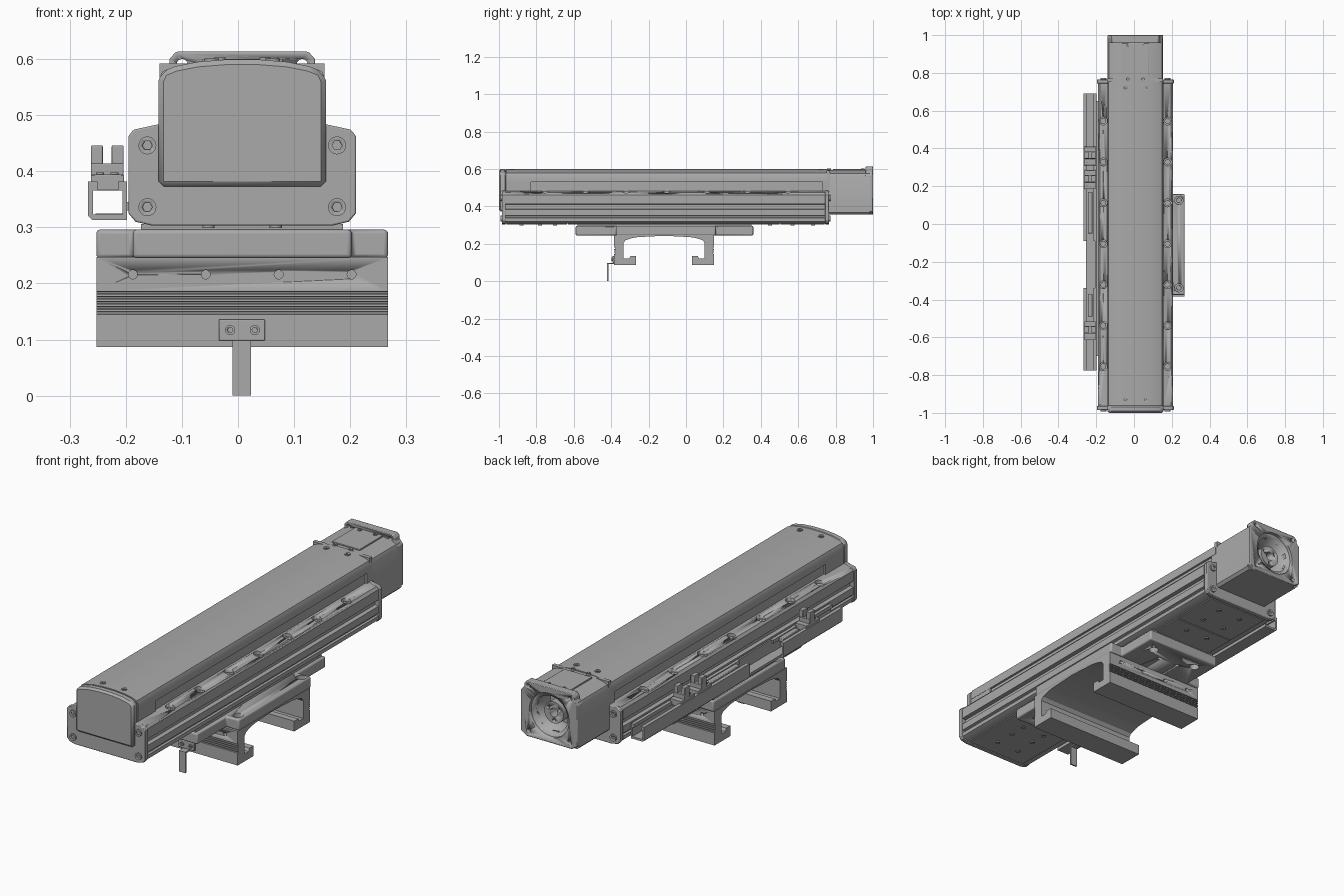
import bpy, bmesh, math
from mathutils import Matrix, Vector

cube = bpy.data.objects.get("Cube")
if cube:
    bpy.data.objects.remove(cube)

grey = bpy.data.materials.new("machined grey")
grey.use_nodes = True
GREY = (0.4, 0.4, 0.4, 1)
grey.diffuse_color = GREY
grey.node_tree.nodes["Principled BSDF"].inputs["Base Color"].default_value = GREY
CX = 0.0075  # centre line of the actuator

# Axis frames: local (u, v, w) to world, with w along the extrusion
AXES = {"x": ((0, 0, 1), (1, 0, 0), (0, 1, 0)),
        "y": ((1, 0, 0), (0, 0, 1), (0, 1, 0)),
        "z": ((1, 0, 0), (0, 1, 0), (0, 0, 1))}


def place(axis, u, v, w):
    return Vector(sum(r * c for r, c in zip(row, (u, v, w))) for row in AXES[axis])


def finish(name, bm, bevel=0, segments=2):
    bmesh.ops.recalc_face_normals(bm, faces=bm.faces)
    mesh = bpy.data.meshes.new(name)
    bm.to_mesh(mesh)
    bm.free()
    ob = bpy.data.objects.new(name, mesh)
    bpy.context.collection.objects.link(ob)
    mesh.materials.append(grey)
    if bevel:
        mod = ob.modifiers.new("bevel", "BEVEL")
        mod.width, mod.segments, mod.limit_method = bevel, segments, "ANGLE"
        mod.angle_limit = math.radians(40)
    bpy.ops.object.select_all(action="DESELECT")
    bpy.context.view_layer.objects.active = ob
    ob.select_set(True)
    bpy.ops.object.shade_smooth_by_angle(angle=math.radians(30))
    return ob


def prism(name, pts, axis, a, b, bevel=0, segments=2):
    bm = bmesh.new()
    low = [bm.verts.new(place(axis, u, v, a)) for u, v in pts]
    face = bm.faces.new(low)
    ext = bmesh.ops.extrude_face_region(bm, geom=[face])
    verts = [g for g in ext["geom"] if isinstance(g, bmesh.types.BMVert)]
    bmesh.ops.translate(bm, verts=verts, vec=place(axis, 0, 0, b - a))
    return finish(name, bm, bevel, segments)


def box(name, x, y, z, bevel=0):
    return prism(name, [(x[0], y[0]), (x[1], y[0]), (x[1], y[1]), (x[0], y[1])],
                 "z", z[0], z[1], bevel)


def mirrored(half):
    return [(CX + u, v) for u, v in half] + [(CX - u, v) for u, v in reversed(half)]


def rods(name, axis, spots, r, a, b, sides=20):
    """Parallel cylinders in one mesh, running from a to b along an axis."""
    bm = bmesh.new()
    for u, v in spots:
        ends = [[bm.verts.new(place(axis, u + r * math.cos(i * math.tau / sides),
                                    v + r * math.sin(i * math.tau / sides), w))
                 for i in range(sides)] for w in (a, b)]
        bm.faces.new(ends[0])
        bm.faces.new(ends[1])
        for i in range(sides):
            j = (i + 1) % sides
            bm.faces.new((ends[0][i], ends[0][j], ends[1][j], ends[1][i]))
    return finish(name, bm)


def cut(ob, *cutters):
    for cutter in cutters:
        cutter.hide_render = True
        mod = ob.modifiers.new("cut", "BOOLEAN")
        mod.operation, mod.object, mod.solver = "DIFFERENCE", cutter, "EXACT"
    dg = bpy.context.evaluated_depsgraph_get()
    mesh = bpy.data.meshes.new_from_object(ob.evaluated_get(dg))
    ob.modifiers.clear()
    ob.data = mesh
    for cutter in cutters:
        bpy.data.objects.remove(cutter)


def screws(name, axis, spots, r, base, top):
    """Socket screws whose heads rise from base to top."""
    heads = rods(name, axis, spots, r, base, top)
    cut(heads, rods("socket", axis, spots, r * 0.55, base + (top - base) * 0.4,
                    top + (top - base), 6))


def pairs(du, vs):
    return [(CX + s * du, v) for v in vs for s in (-1, 1)]


# Main extruded body with grooved sides and a narrow neck under the cover
body = prism("body_extrusion", mirrored([
    (0.17, 0.308), (0.197, 0.32), (0.197, 0.338), (0.188, 0.341), (0.188, 0.349),
    (0.198, 0.352), (0.198, 0.384), (0.18, 0.387), (0.18, 0.411), (0.198, 0.414),
    (0.198, 0.462), (0.188, 0.474), (0.152, 0.482), (0.139, 0.482), (0.139, 0.535)]),
    "y", -0.966, 0.746)
mounts = pairs(0.17, [0.545 - 0.2165 * i for i in range(7)])
cut(body, rods("mount_hole", "z", mounts, 0.013, 0.42, 0.56),
    rods("mount_counterbore", "z", mounts, 0.021, 0.465, 0.57))

# End plates with screws
plate = [(0.16, 0.303), (0.19, 0.31), (0.203, 0.325), (0.203, 0.462), (0.194, 0.474),
         (0.148, 0.484)]
corners = pairs(0.169, (0.336, 0.446))
for name, a, b, out in (("front", -0.985, -0.964, -1), ("back", 0.744, 0.765, 1)):
    prism(name + "_end_plate", mirrored(plate), "y", a, b, 0.003)
    face = a if out < 0 else b
    screws(name + "_end_screws", "y", corners, 0.016, face, face + out * 0.007)

# Crowned top cover, its lower end blocks and the front cap
crown = [(0.149, 0.562), (0.142, 0.578), (0.12, 0.587), (0.08, 0.595), (0.03, 0.599)]
prism("top_cover", mirrored([(0.149, 0.53)] + crown), "y", -0.962, 0.762)
for name, a, b in (("front", -0.962, -0.83), ("back", 0.73, 0.762)):
    box(name + "_cover_block", (CX - 0.148, CX + 0.148), (a, b), (0.48, 0.535))
prism("front_cap", mirrored([(0.149, 0.373)] + crown), "y", -1.0, -0.96, 0.009, 1)
screws("cover_screws", "z", pairs(0.054, (-0.93, 0.72)), 0.013, 0.59, 0.601)
box("cover_seam_ridge", (CX - 0.147, CX + 0.147), (0.752, 0.77), (0.5, 0.592))

# Motor housing, lid and mounting flange with a stepped bore
housing = prism("motor_housing", mirrored([
    (0.135, 0.356), (0.147, 0.368), (0.147, 0.56), (0.14, 0.576), (0.12, 0.584), (0.07, 0.594)]),
    "y", 0.76, 0.985)
flange = prism("motor_flange", mirrored([
    (0.115, 0.356), (0.147, 0.375), (0.147, 0.565), (0.13, 0.585), (0.13, 0.6), (0.118, 0.613)]),
    "y", 0.96, 1.0, 0.003)
bore = (CX, 0.483)
cut(housing, rods("housing_bore", "y", [bore], 0.085, 0.87, 1.1, 40))
cut(flange, rods("flange_bore", "y", [bore], 0.103, 0.98, 1.1, 40),
    rods("inner_bore", "y", [bore], 0.085, 0.9, 1.11, 40),
    rods("flange_hole", "y", pairs(0.107, (0.383, 0.59)), 0.01, 0.9, 1.1))
coupling = rods("shaft_coupling", "y", [bore], 0.05, 0.86, 0.965, 32)
cut(coupling, rods("shaft_hole", "y", [bore], 0.02, 0.9, 1.1),
    rods("clamp_hole", "y", [(CX + 0.035 * math.cos(a), 0.483 + 0.035 * math.sin(a))
                             for a in (0.5, 2.6, 4.7)], 0.007, 0.93, 1.1, 12))
box("motor_lid", (CX - 0.072, CX + 0.072), (0.785, 0.958), (0.58, 0.6), 0.002)
screws("motor_lid_screws", "z", pairs(0.04, (0.765, 0.945)), 0.01, 0.59, 0.603)

# Underside panels and screws
for i, (a, b) in enumerate(((-0.96, -0.635), (-0.63, 0.5), (0.505, 0.74))):
    box(f"bottom_panel_{i + 1}", (CX - 0.155, CX + 0.155), (a, b), (0.303, 0.31), 0.001)
screws("bottom_screws", "z", pairs(0.06, (-0.88, -0.78, -0.7, 0.45, 0.57, 0.68)),
       0.011, 0.305, 0.299)

# Carriage: spacer and cross-shaped plate with bolt holes
box("carriage_spacer", (CX - 0.18, CX + 0.18), (-0.58, 0.35), (0.29, 0.306))
half = [(0.195, -0.59), (0.195, -0.375), (0.26, -0.375), (0.26, 0.158), (0.195, 0.158),
        (0.195, 0.36)]
saddle = prism("carriage_plate", mirrored(half), "z", 0.245, 0.296, 0.007, 3)
bolts = pairs(0.23, (-0.338, 0.125))
cut(saddle, rods("ear_hole", "z", bolts, 0.022, 0.275, 0.4),
    rods("ear_through_hole", "z", bolts, 0.012, 0.1, 0.41),
    rods("end_hole", "z", pairs(0.12, (-0.52, 0.29)), 0.022, 0.2, 0.4),
    rods("small_hole", "z", pairs(0.05, (-0.48, 0.25)), 0.01, 0.2, 0.4))

# Clamp channel under the carriage: grooved outer walls, hooked inner lips
mid = -0.117
side = [(0.14, 0.236), (0.17, 0.231), (0.205, 0.22), (0.217, 0.205), (0.217, 0.122),
        (0.187, 0.122), (0.18, 0.135), (0.15, 0.135), (0.15, 0.087), (0.267, 0.087)]
for i in range(5):
    z = 0.145 + i * 0.009
    side += [(0.267, z), (0.261, z + 0.001), (0.261, z + 0.004), (0.267, z + 0.005)]
side += [(0.267, 0.247)]
profile = [(mid - u, v) for u, v in reversed(side)] + [(mid, 0.243)] + [(mid + u, v) for u, v in side]
channel = prism("clamp_channel", profile, "x", CX - 0.26, CX + 0.26)
holes = [(CX + s * 0.13, 0.216) for s in (-1.5, -0.5, 0.5, 1.5)]
cut(channel, rods("front_hole", "y", holes, 0.008, -0.5, -0.34, 14),
    rods("back_hole", "y", holes, 0.008, 0.1, 0.3, 14))

# Sensor flag on the channel front
box("flag_bracket", (-0.034, 0.048), (-0.392, -0.382), (0.098, 0.136), 0.002)
box("flag_shelf", (-0.01, 0.023), (-0.422, -0.385), (0.091, 0.098))
box("flag_blade", (-0.01, 0.023), (-0.422, -0.415), (0.0, 0.098))
screws("flag_screws", "y", [(-0.014, 0.117), (0.03, 0.117)], 0.009, -0.39, -0.398)

# Sensor rail on the right side: open channel in two lengths and a thinner link
outer = [(-0.198, 0.345), (-0.198, 0.382), (-0.214, 0.382), (-0.214, 0.366), (-0.206, 0.366),
         (-0.206, 0.323), (-0.258, 0.323), (-0.258, 0.366), (-0.25, 0.366), (-0.25, 0.382),
         (-0.267, 0.382), (-0.267, 0.32), (-0.26, 0.313), (-0.198, 0.313)]
for name, a, b in (("back", -0.09, 0.69), ("front", -0.775, -0.34)):
    prism(name + "_sensor_rail", outer, "y", a, b)
box("sensor_rail_link_floor", (-0.254, -0.198), (-0.345, -0.085), (0.313, 0.325))
box("sensor_rail_link_wall", (-0.206, -0.198), (-0.345, -0.085), (0.313, 0.382))
box("sensor_rail_mount", (-0.205, -0.185), (-0.7, 0.65), (0.33, 0.345))

# Fork sensors with bases and cable blocks
for i, y in enumerate((0.365, 0.24, -0.56)):
    n = f"sensor_{i + 1}_"
    box(n + "base", (-0.262, -0.203), (y - 0.055, y + 0.045), (0.366, 0.394), 0.002)
    box(n + "block", (-0.262, -0.204), (y - 0.02, y + 0.02), (0.39, 0.414), 0.002)
    for part, x in (("outer", -0.262), ("inner", -0.225)):
        box(n + part + "_prong", (x, x + 0.021), (y - 0.018, y + 0.018), (0.41, 0.446), 0.002)
    screws(n + "screws", "z", [(-0.246, y - 0.038), (-0.22, y - 0.038)], 0.007, 0.392, 0.398)
for i, (a, b) in enumerate(((-0.05, 0.17), (-0.49, -0.37))):
    box(f"cable_block_{i + 1}", (-0.244, -0.22), (a, b), (0.366, 0.386), 0.003)
